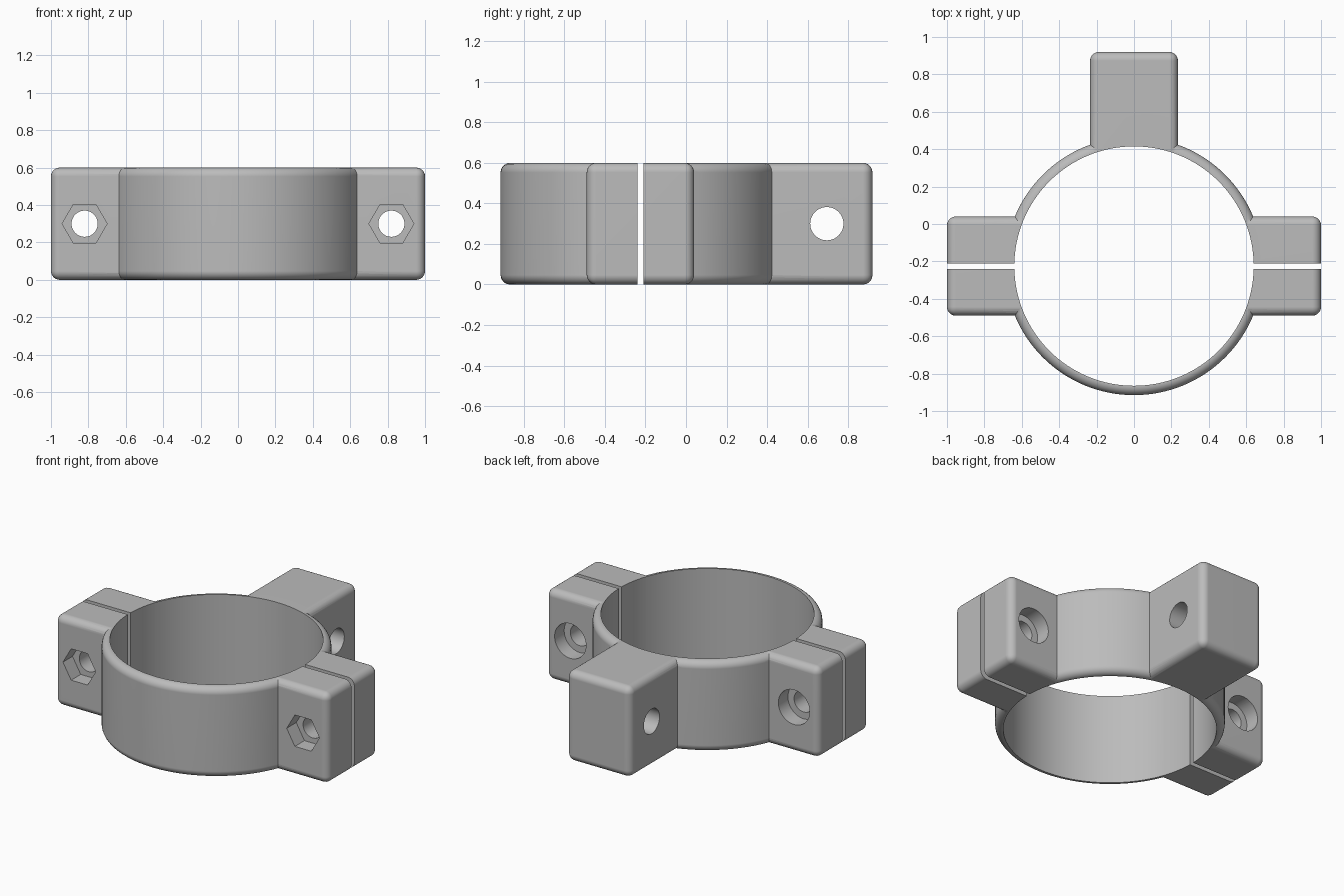
import bpy
import bmesh
import math
from mathutils import Matrix, Vector

cube = bpy.data.objects.get("Cube")
if cube:
    bpy.data.objects.remove(cube, do_unlink=True)

HEIGHT = 0.6
MID = HEIGHT / 2
RING_Y = -0.225
INNER, OUTER = 0.64, 0.69
ROUND = 0.047

grey = bpy.data.materials.new("plain_grey")
grey.use_nodes = True
grey.diffuse_color = (0.5, 0.5, 0.5, 1)
grey.node_tree.nodes["Principled BSDF"].inputs["Base Color"].default_value = (0.5, 0.5, 0.5, 1)


def finish(bm, name, rounding=0):
    """Turn a bmesh into an object, rounding its sharp edges if asked."""
    bmesh.ops.recalc_face_normals(bm, faces=bm.faces[:])
    if rounding:
        sharp = [e for e in bm.edges if e.calc_face_angle(0) > math.radians(40)]
        bmesh.ops.bevel(bm, geom=sharp, offset=rounding, segments=6, profile=0.5,
                        affect='EDGES', clamp_overlap=True)
    mesh = bpy.data.meshes.new(name)
    bm.to_mesh(mesh)
    bm.free()
    mesh.materials.append(grey)
    obj = bpy.data.objects.new(name, mesh)
    bpy.context.collection.objects.link(obj)
    return obj


def box(name, low, high, rounding=0):
    low, high = Vector(low), Vector(high)
    bm = bmesh.new()
    bmesh.ops.create_cube(bm, size=1, matrix=Matrix.Translation((low + high) / 2)
                          @ Matrix.Diagonal((*(high - low), 1)))
    return finish(bm, name, rounding)


def prism(name, center, radius, length, axis, sides=48, rounding=0):
    """Regular prism centred on a point, lying along the given axis."""
    turn = {'X': Matrix.Rotation(math.pi / 2, 4, 'Y'),
            'Y': Matrix.Rotation(math.pi / 2, 4, 'X'),
            'Z': Matrix.Identity(4)}[axis]
    bm = bmesh.new()
    rim = []
    for i in range(sides):
        a = math.tau * i / sides
        rim.append(bm.verts.new((radius * math.cos(a), radius * math.sin(a), -length / 2)))
    cap = bm.faces.new(rim)
    extruded = bmesh.ops.extrude_face_region(bm, geom=[cap], use_keep_orig=True)
    top = [v for v in extruded["geom"] if isinstance(v, bmesh.types.BMVert)]
    bmesh.ops.translate(bm, verts=top, vec=(0, 0, length))
    bm.transform(Matrix.Translation(center) @ turn)
    return finish(bm, name, rounding)


def activate(obj):
    bpy.ops.object.select_all(action='DESELECT')
    obj.select_set(True)
    bpy.context.view_layer.objects.active = obj


def combine(target, other, operation):
    """Apply a boolean and discard the helper."""
    mod = target.modifiers.new("combine", 'BOOLEAN')
    mod.operation, mod.solver, mod.object = operation, 'EXACT', other
    other.hide_render = True
    activate(target)
    bpy.ops.object.modifier_apply(modifier=mod.name)
    bpy.data.objects.remove(other, do_unlink=True)


def clamp_half(name, is_rear):
    # Ring blank with the bolt ears running across it
    half = prism(name, (0, RING_Y, MID), OUTER, HEIGHT, 'Z', 128, ROUND)
    combine(half, box("ears", (-1, -0.49, 0), (1, 0.04, HEIGHT), ROUND), 'UNION')

    # Mounting block with its cross hole
    if is_rear:
        combine(half, box("block", (-0.235, -0.1, 0), (0.235, 0.92, HEIGHT), ROUND), 'UNION')
        combine(half, prism("cross_hole", (0, 0.695, MID), 0.082, 1, 'X'), 'DIFFERENCE')

    # Central bore
    combine(half, prism("bore", (0, RING_Y, MID), INNER, 2, 'Z', 128), 'DIFFERENCE')

    # Trim to one side of the split
    if is_rear:
        trim = box("trim", (-2, -2, -1), (2, -0.21, 2))
    else:
        trim = box("trim", (-2, -0.24, -1), (2, 2, 2))
    combine(half, trim, 'DIFFERENCE')

    # Bolt holes: hexagonal nut pockets in front, round head pockets behind
    for side in (-1, 1):
        x = side * 0.82
        combine(half, prism("bolt_hole", (x, RING_Y, MID), 0.07, 1, 'Y'), 'DIFFERENCE')
        if is_rear:
            pocket = prism("head_pocket", (x, 0.04, MID), 0.115, 0.2, 'Y')
        else:
            pocket = prism("nut_pocket", (x, -0.49, MID), 0.12, 0.2, 'Y', 6)
        combine(half, pocket, 'DIFFERENCE')

    # Smooth curves, crisp cut edges
    activate(half)
    bpy.ops.object.shade_smooth_by_angle(angle=math.radians(30))
    weighted = half.modifiers.new("flat_faces", 'WEIGHTED_NORMAL')
    weighted.keep_sharp = True


clamp_half("front_clamp_half", False)
clamp_half("rear_clamp_half", True)
